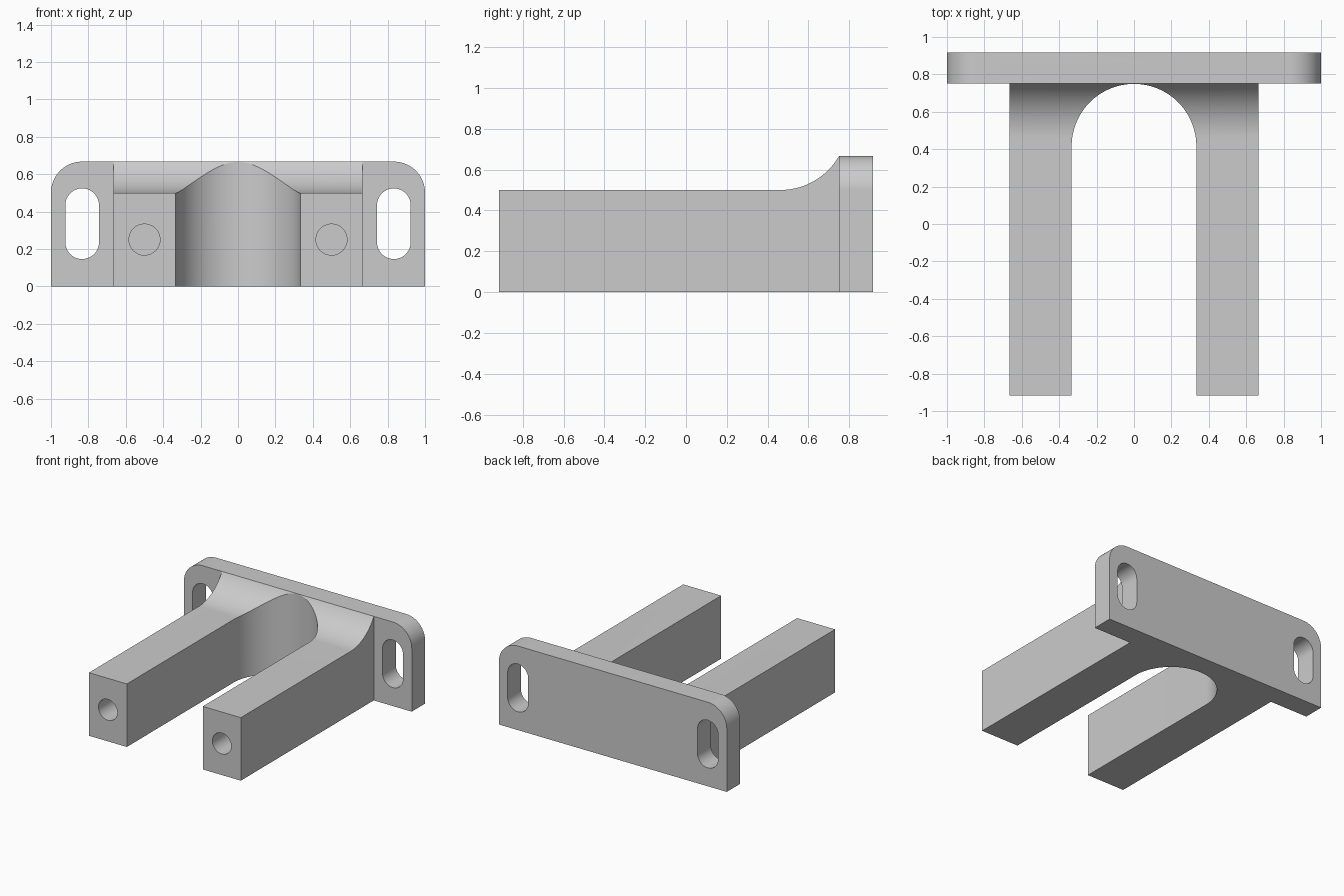
import bpy, bmesh
from math import sin, cos, pi, radians
from mathutils import Vector

cube = bpy.data.objects.get("Cube")
if cube:
    bpy.data.objects.remove(cube, do_unlink=True)

grey = bpy.data.materials.new("plain grey")
grey.use_nodes = True
colour = (0.6, 0.6, 0.6, 1)
grey.diffuse_color = colour
grey.node_tree.nodes["Principled BSDF"].inputs["Base Color"].default_value = colour


def arc(cx, cy, r, start, end, steps=24):
    angles = [radians(start + (end - start) * i / steps) for i in range(steps + 1)]
    return [(cx + r * cos(a), cy + r * sin(a)) for a in angles]


def prism(name, outline, place, depth):
    """Extrude a 2D outline; place maps each point into space."""
    bm = bmesh.new()
    face = bm.faces.new([bm.verts.new(place(u, v)) for u, v in outline])
    moved = bmesh.ops.extrude_face_region(bm, geom=[face])["geom"]
    verts = [g for g in moved if isinstance(g, bmesh.types.BMVert)]
    bmesh.ops.translate(bm, verts=verts, vec=Vector(depth))
    bmesh.ops.recalc_face_normals(bm, faces=bm.faces)
    mesh = bpy.data.meshes.new(name)
    bm.to_mesh(mesh)
    bm.free()
    mesh.materials.append(grey)
    obj = bpy.data.objects.new(name, mesh)
    bpy.context.collection.objects.link(obj)
    return obj


def combine(target, tool, operation):
    mod = target.modifiers.new(tool.name, 'BOOLEAN')
    mod.operation, mod.solver, mod.object = operation, 'EXACT', tool
    bpy.context.view_layer.objects.active = target
    bpy.ops.object.modifier_apply(modifier=mod.name)
    bpy.data.objects.remove(tool, do_unlink=True)


third, plate_y, back_y, top = 1 / 3, 0.75, 0.917, 0.667

# Mounting plate with rounded upper corners
corner = 1 / 6
outline = [(-1, 0), (1, 0)]
outline += arc(1 - corner, top - corner, corner, 0, 90)
outline += arc(corner - 1, top - corner, corner, 90, 180)
bracket = prism("fork_bracket", outline, lambda x, z: (x, plate_y, z),
                (0, back_y - plate_y, 0))

# Fork block whose top sweeps up to the plate
sweep_y = plate_y - third * sin(pi / 3)
inside_y = plate_y + 0.08
outline = [(inside_y, 0), (-back_y, 0), (-back_y, 0.5)]
outline += arc(sweep_y, 0.5 + third, third, -90, -30) + [(inside_y, top)]
block = prism("fork_block", outline, lambda y, z: (-2 * third, y, z), (4 * third, 0, 0))
combine(bracket, block, 'UNION')

# Round-ended gap between the arms
outline = [(-third, -1.2), (third, -1.2)]
outline += arc(0, plate_y - third - 0.001, third, 0, 180, 64)
gap = prism("arm_gap", outline, lambda x, y: (x, y, -0.2), (0, 0, 1.2))
combine(bracket, gap, 'DIFFERENCE')

# Mounting slots and blind bolt holes on both sides
slot_r = 0.09
for side in (-1, 1):
    x = side * 5 / 6
    outline = arc(x, 0.434, slot_r, 0, 180) + arc(x, 0.236, slot_r, 180, 360)
    slot = prism("plate_slot", outline, lambda x, z: (x, 0.6, z), (0, 0.5, 0))
    combine(bracket, slot, 'DIFFERENCE')
    outline = arc(side * 0.5, 0.25, 0.083, 0, 360, 40)[:-1]
    hole = prism("bolt_hole", outline, lambda x, z: (x, -1, z), (0, 0.583, 0))
    combine(bracket, hole, 'DIFFERENCE')

# Smooth the curved walls and keep the edges sharp
bpy.ops.object.select_all(action='DESELECT')
bracket.select_set(True)
bpy.context.view_layer.objects.active = bracket
bpy.ops.object.shade_smooth_by_angle(angle=radians(25))
